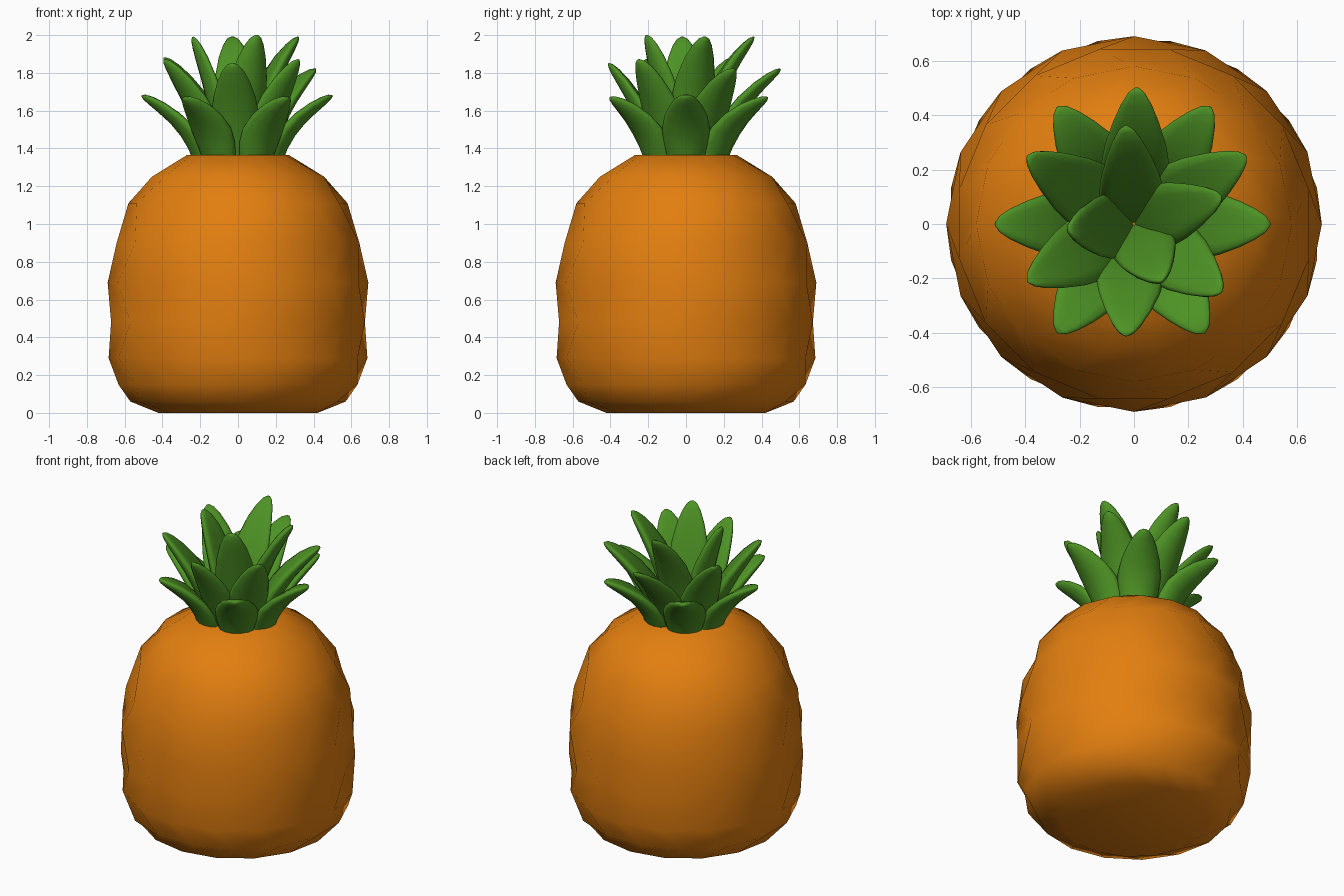
import bpy
import bmesh
from math import sin, cos, pi, radians, atan2, hypot
from mathutils import Vector

if "Cube" in bpy.data.objects:
    bpy.data.objects.remove(bpy.data.objects["Cube"])


def make_material(name, colour):
    mat = bpy.data.materials.new(name)
    mat.use_nodes = True
    mat.diffuse_color = colour
    mat.node_tree.nodes["Principled BSDF"].inputs["Base Color"].default_value = colour
    return mat


orange = make_material("orange rind", (0.76, 0.21, 0.005, 1))
green = make_material("leaf green", (0.075, 0.29, 0.018, 1))


def skin_rings(name, rings, material, angle, stagger=False):
    """Skin closed rings of points into one capped, smooth-shaded object."""
    bm = bmesh.new()
    loops = [[bm.verts.new(p) for p in ring] for ring in rings]
    n = len(loops[0])
    for k, (a, b) in enumerate(zip(loops, loops[1:])):
        for i in range(n):
            j = (i + 1) % n
            if not stagger:
                bm.faces.new((a[i], a[j], b[j], b[i]))
            elif k % 2 == 0:
                bm.faces.new((a[i], a[j], b[i]))
                bm.faces.new((a[j], b[j], b[i]))
            else:
                bm.faces.new((a[i], b[j], b[i]))
                bm.faces.new((a[i], a[j], b[j]))
    bm.faces.new(loops[0][::-1])
    bm.faces.new(loops[-1])
    bmesh.ops.recalc_face_normals(bm, faces=bm.faces)
    mesh = bpy.data.meshes.new(name)
    bm.to_mesh(mesh)
    bm.free()
    mesh.materials.append(material)
    obj = bpy.data.objects.new(name, mesh)
    bpy.context.collection.objects.link(obj)
    bpy.ops.object.select_all(action="DESELECT")
    obj.select_set(True)
    bpy.context.view_layer.objects.active = obj
    bpy.ops.object.shade_smooth_by_angle(angle=radians(angle))
    return obj


# Fruit body: staggered rings give the faint diamond facets
SIDES = 16
profile = [(0.43, 0), (0.57, 0.06), (0.645, 0.15), (0.685, 0.29), (0.685, 0.48),
           (0.69, 0.69), (0.655, 0.9), (0.58, 1.11), (0.465, 1.25), (0.27, 1.365)]
body_rings = []
for k, (r, z) in enumerate(profile):
    shift = 0 if k % 2 else 0.5
    body_rings.append([(r * cos(2 * pi * (i + shift) / SIDES),
                        r * sin(2 * pi * (i + shift) / SIDES), z) for i in range(SIDES)])
# Even rings sit half a step ahead of odd ones
body = skin_rings("fruit_body", [[Vector(p) for p in ring] for ring in body_rings],
                  orange, 60, stagger=True)

# Leaf outline: position along the spine, half width, half thickness
outline = [(0, 0.1, 0.05), (0.2, 0.12, 0.048), (0.4, 0.127, 0.044), (0.6, 0.113, 0.038),
           (0.78, 0.085, 0.032), (0.9, 0.057, 0.024), (0.97, 0.032, 0.015), (1, 0.008, 0.004)]


def make_leaf(name, tip_x, tip_y, tip_z, base_r, bend_r, bend_z, size):
    """A cupped leaf swept along a curve that leans away from the crown axis."""
    heading = atan2(tip_y, tip_x)
    out = Vector((cos(heading), sin(heading), 0))
    side = Vector((-sin(heading), cos(heading), 0))
    up = Vector((0, 0, 1))
    p0 = out * base_r + up * 1.34
    p1 = out * bend_r + up * bend_z
    p2 = out * hypot(tip_x, tip_y) + up * tip_z
    rings = []
    for t, width, thick in outline:
        centre = p0 * (1 - t) ** 2 + p1 * 2 * t * (1 - t) + p2 * t * t
        tangent = ((p1 - p0) * (1 - t) + (p2 - p1) * t).normalized()
        normal = side.cross(tangent)
        ring = []
        for i in range(14):
            a = 2 * pi * i / 14
            cup = 0.22 * width * cos(a) ** 2
            ring.append(centre + side * (width * size * cos(a))
                        + normal * (thick * sin(a) - cup))
        rings.append(ring)
    # Cup the edges towards the crown axis
    return skin_rings(name, rings, green, 70)


# Lower, middle and inner tiers of the crown
tiers = {
    "lower_leaf": (0.19, 0.25, 1.54, 1.0,
                   [(0.5, 0, 1.68), (0.28, 0.43, 1.67), (-0.28, 0.43, 1.67),
                    (-0.51, 0, 1.68), (-0.28, -0.4, 1.67), (0.26, -0.4, 1.67)]),
    "middle_leaf": (0.13, 0.22, 1.62, 1.0,
                    [(0.41, 0.25, 1.82), (0.01, 0.5, 1.82), (-0.39, 0.25, 1.88),
                     (-0.39, -0.21, 1.87), (-0.03, -0.41, 1.85), (0.32, -0.25, 1.87)]),
    "inner_leaf": (0.05, 0.13, 1.74, 0.95,
                   [(-0.03, 0.36, 1.99), (0.32, 0.1, 1.99),
                    (-0.24, -0.02, 1.99), (0.1, -0.21, 2.0)]),
}
for name, (base_r, bend_r, bend_z, size, tips) in tiers.items():
    for i, tip in enumerate(tips):
        make_leaf(f"{name}_{i + 1}", *tip, base_r, bend_r, bend_z, size)
